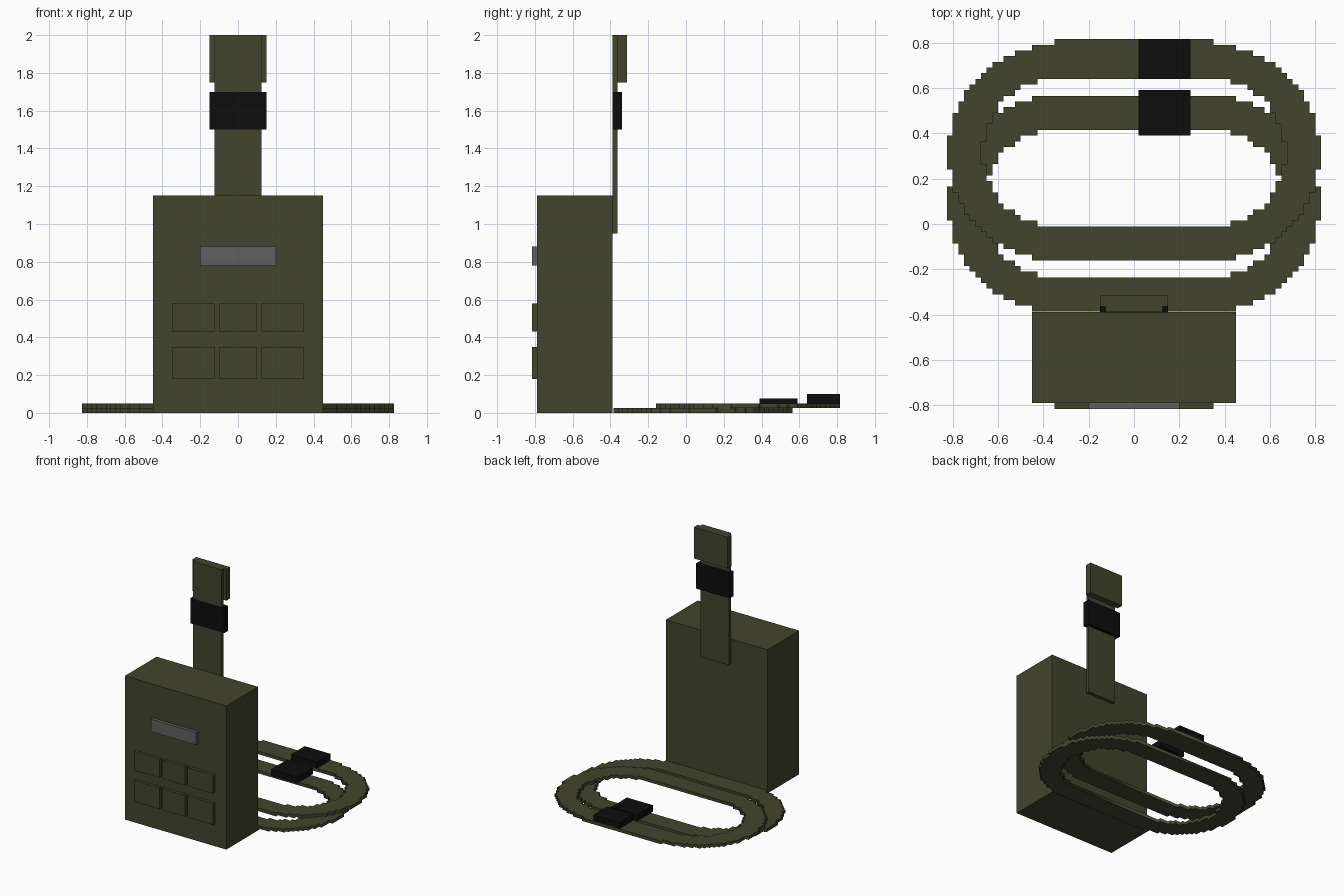
import bpy, bmesh, math

if "Cube" in bpy.data.objects:
    bpy.data.objects.remove(bpy.data.objects["Cube"])


def material(name, rgb):
    m = bpy.data.materials.new(name)
    m.diffuse_color = (*rgb, 1)
    m.use_nodes = True
    m.node_tree.nodes["Principled BSDF"].inputs["Base Color"].default_value = m.diffuse_color
    return m


OLIVE = material("olive_canvas", (0.055, 0.059, 0.026))
BLACK = material("black_plastic", (0.004, 0.004, 0.004))
GREY = material("grey_label", (0.115, 0.115, 0.115))


def box(name, x, y, z, mat):
    """Box from (min, max) ranges on each axis."""
    me = bpy.data.meshes.new(name)
    bm = bmesh.new()
    bmesh.ops.create_cube(bm, size=1)
    for v in bm.verts:
        v.co = [r[0] if c < 0 else r[1] for c, r in zip(v.co, (x, y, z))]
    bm.to_mesh(me)
    bm.free()
    me.materials.append(mat)
    ob = bpy.data.objects.new(name, me)
    bpy.context.collection.objects.link(ob)
    return ob


STEP = 0.025


def stepped_oval(rows, extra=False):
    """Stair-stepped stadium outline, rows high on each side of its centre."""
    r = rows * STEP
    quarter = []
    for j in range(rows, 0, -1):
        reach = math.sqrt(r * r - ((j - 0.5) * STEP) ** 2)
        x = 0.35 + STEP * math.floor((reach + 0.005) / STEP)
        quarter += [(x, j * STEP), (x, (j - 1) * STEP)]
    top = ([(0.35, r + STEP), (0.35, r)] if extra else []) + quarter
    right = top + [(x, -y) for x, y in reversed(quarter)]
    pts = right + [(-x, y) for x, y in reversed(right)]
    return [p for i, p in enumerate(pts) if math.dist(p, pts[i - 1]) > 1e-6]


def belt(name, cy, z0, extra):
    """Flat belt loop: filled outline with a hole, extruded one step high."""
    cu = bpy.data.curves.new(name, 'CURVE')
    cu.dimensions = '2D'
    cu.fill_mode = 'BOTH'
    cu.extrude = STEP / 2
    for outline in (stepped_oval(19, extra), stepped_oval(13)):
        sp = cu.splines.new('POLY')
        sp.points.add(len(outline) - 1)
        for p, (x, y) in zip(sp.points, outline):
            p.co = (x, y, 0, 1)
        sp.use_cyclic_u = True
    cu.materials.append(OLIVE)
    ob = bpy.data.objects.new(name, cu)
    ob.location = (0, cy, z0 + STEP / 2)
    bpy.context.collection.objects.link(ob)
    bpy.ops.object.select_all(action='DESELECT')
    ob.select_set(True)
    bpy.context.view_layer.objects.active = ob
    bpy.ops.object.convert(target='MESH')


# Pack body with label and six front panels
box("pack_body", (-0.45, 0.45), (-0.79, -0.388), (0, 1.15), OLIVE)
box("label_plate", (-0.2, 0.2), (-0.815, -0.79), (0.78, 0.88), GREY)
for row, z in (("upper", (0.43, 0.58)), ("lower", (0.18, 0.35))):
    for col, x in (("left", (-0.35, -0.125)), ("middle", (-0.1, 0.1)), ("right", (0.125, 0.35))):
        box(f"panel_{row}_{col}", x, (-0.815, -0.79), z, OLIVE)

# Upright strap with buckle and folded end
box("strap", (-0.125, 0.125), (-0.388, -0.363), (0.95, 2.0), OLIVE)
box("strap_fold", (-0.15, 0.15), (-0.363, -0.313), (1.75, 2.0), OLIVE)
box("strap_buckle", (-0.15, 0.15), (-0.39, -0.338), (1.5, 1.7), BLACK)

# Two overlapping belt loops on the ground, each with a buckle
belt("belt_lower", 0.09, 0.0, False)
belt("belt_upper", 0.315, STEP, True)
box("buckle_lower", (0.02, 0.25), (0.39, 0.59), (0.025, 0.077), BLACK)
box("buckle_upper", (0.02, 0.25), (0.64, 0.815), (0.05, 0.1), BLACK)
